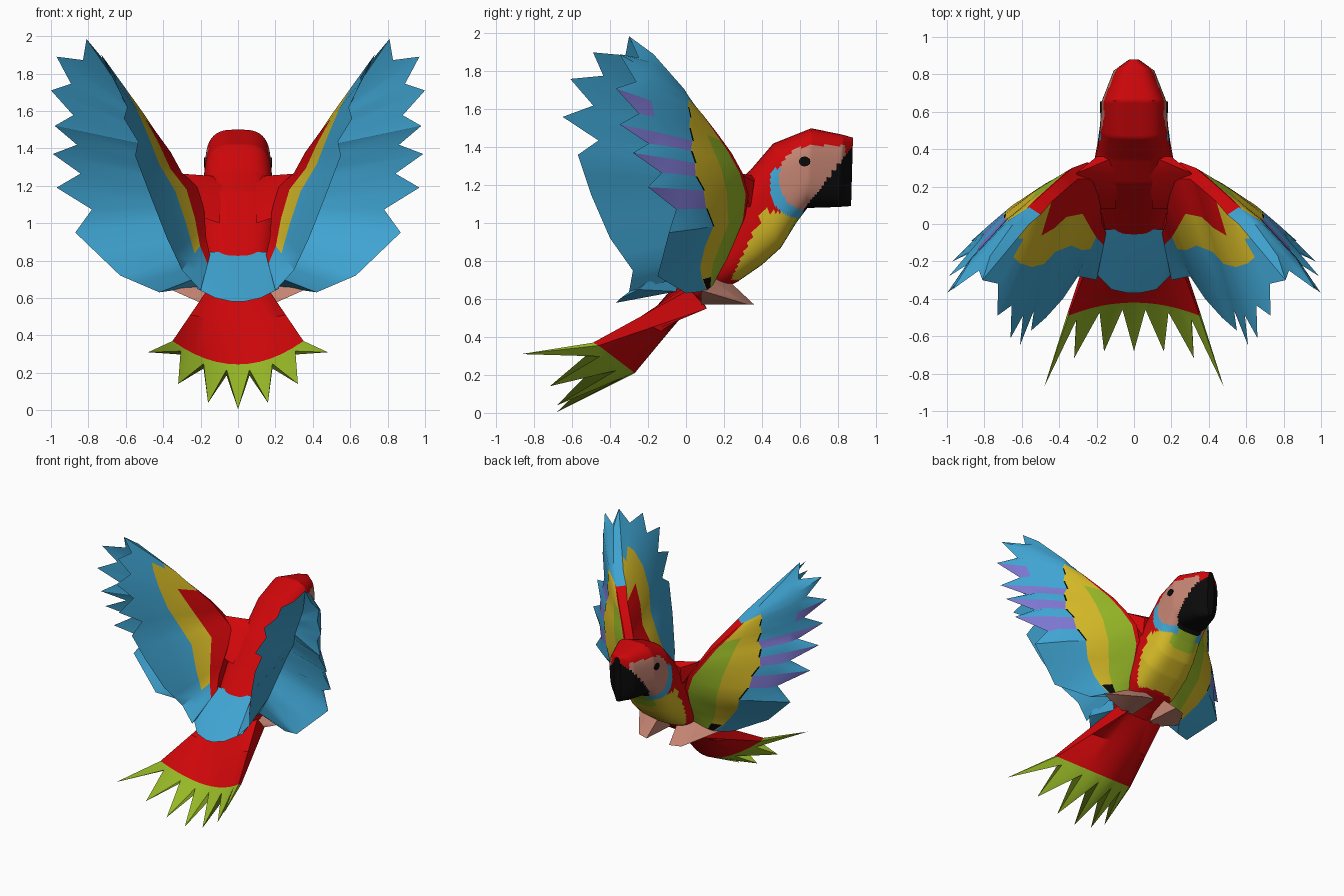
import bpy, bmesh, math
from mathutils import Vector

if "Cube" in bpy.data.objects:
    bpy.data.objects.remove(bpy.data.objects["Cube"])

def mat(name, r, g, b):
    m = bpy.data.materials.new(name)
    m.diffuse_color = (r, g, b, 1)
    m.use_nodes = True
    m.node_tree.nodes["Principled BSDF"].inputs["Base Color"].default_value = m.diffuse_color
    return m

MATS = [mat("red", .62, .002, .003), mat("sky_blue", .05, .37, .64),
        mat("yellow", .67, .49, .02), mat("leaf_green", .31, .48, .02),
        mat("skin_pink", .55, .23, .17), mat("black", .003, .003, .003),
        mat("violet", .20, .18, .62)]
RED, BLUE, YELLOW, GREEN, PINK, BLACK, VIOLET = range(7)

def finish(name, bm, mirror=False, angle=35):
    bmesh.ops.remove_doubles(bm, verts=bm.verts, dist=1e-4)
    bmesh.ops.recalc_face_normals(bm, faces=bm.faces)
    me = bpy.data.meshes.new(name)
    bm.to_mesh(me)
    bm.free()
    for m in MATS:
        me.materials.append(m)
    ob = bpy.data.objects.new(name, me)
    bpy.context.collection.objects.link(ob)
    bpy.ops.object.select_all(action='DESELECT')
    ob.select_set(True)
    bpy.context.view_layer.objects.active = ob
    bpy.ops.object.shade_smooth_by_angle(angle=math.radians(angle))
    if mirror:
        ob.modifiers.new("mirror", 'MIRROR')
    return ob

def loft(rings, colour, caps=True):
    """Skin closed rings; colour(ring, segment, centre) gives the material."""
    bm = bmesh.new()
    vs = [[bm.verts.new(p) for p in r] for r in rings]
    n = len(rings[0])
    for i in range(len(vs) - 1):
        for j in range(n):
            k = (j + 1) % n
            f = bm.faces.new((vs[i][j], vs[i][k], vs[i + 1][k], vs[i + 1][j]))
            f.material_index = colour(i, j, f.calc_center_median())
    if caps:
        for i, r in ((0, vs[0]), (len(vs) - 1, vs[-1])):
            f = bm.faces.new(r)
            f.material_index = colour(i, 0, f.calc_center_median())
    return bm

def sample(pts, s):
    i = min(int(s), len(pts) - 2)
    return Vector(pts[i]).lerp(Vector(pts[i + 1]), s - i)

# Body and head: sections as (top y, top z, bottom y, bottom z, half width)
SECT = [(.88, 1.45, .87, 1.09, .03), (.83, 1.465, .8, 1.085, .11),
        (.66, 1.5, .64, 1.08, .175), (.46, 1.42, .58, 1.0, .182),
        (.34, 1.28, .5, .87, .195), (.22, 1.17, .4, .78, .215),
        (.08, .99, .27, .69, .21), (-.06, .82, .14, .63, .18),
        (-.1, .7, .06, .58, .15)]
SEG, SUB = 64, 14
rings = []
for i in range((len(SECT) - 1) * SUB + 1):
    k = min(i // SUB, 7)
    t = i / SUB - k
    ty, tz, by, bz, w = [p + (q - p) * t for p, q in zip(SECT[k], SECT[k + 1])]
    ring = []
    for j in range(SEG):
        q = 2 * math.pi * j / SEG
        c, s = math.cos(q), math.sin(q)
        x = w * math.copysign(abs(s) ** .62, s)
        f = .5 + .5 * math.copysign(abs(c) ** .7, c)
        ring.append((x, by + (ty - by) * f, bz + (tz - bz) * f))
    rings.append(ring)

def body_colour(i, j, c):
    y, z = c.y, c.z
    if y > .62 and z < 1.4 and y > .64 + (z - 1.1) * .78:
        return BLACK
    if z < 1.41 and abs(c.x) > .08:
        if ((y - .63) / .14) ** 2 + ((z - 1.235) / .165) ** 2 < 1 or (y > .63 and z > 1.1):
            return PINK
        if ((y - .62) / .18) ** 2 + ((z - 1.2) / .18) ** 2 < 1 and z < 1.29 and y < .62:
            return BLUE
    if y > .54 and z < 1.08 and abs(c.x) < .12:
        return GREEN
    if .7 < z < 1.06 and y > .26 + (z - .75) * .48:
        return YELLOW
    return RED

finish("body", loft(rings, body_colour))

# Eyes: thin discs
bm = bmesh.new()
bmesh.ops.create_cone(bm, cap_ends=True, segments=12, radius1=.031, radius2=.031, depth=.009)
for v in bm.verts:
    v.co = Vector((.177 + v.co.z, .625 + v.co.x, 1.325 + v.co.y * .85))
for f in bm.faces:
    f.material_index = BLACK
finish("eye", bm, True)

# Wings: a V-shaped double fan of feathers, from the rump station up to the tip
OUT_TIP = [(.42, 0, .63), (.63, -.15, .72), (.87, -.09, .95), (.97, -.2, 1.19), (.99, -.28, 1.37),
           (.98, -.35, 1.52), (1.0, -.37, 1.71), (.97, -.35, 1.89), (.81, -.3, 1.985)]
OUT_ROOT = [(.16, .13, .66), (.18, .23, .82), (.2, .31, 1.02), (.25, .33, 1.15), (.33, .3, 1.26),
            (.4, .24, 1.37), (.49, .16, 1.48), (.56, .09, 1.57), (.61, .02, 1.65)]
IN_ROOT = [(.15, -.05, .83), (.17, 0, .92), (.18, .1, 1.06), (.21, .24, 1.19), (.3, .24, 1.27),
           (.36, .19, 1.38), (.44, .12, 1.49), (.5, .05, 1.58), (.56, 0, 1.66)]
IN_TIP = [(.2, -.3, .64), (.3, -.28, .75), (.38, -.4, .92), (.47, -.5, 1.15), (.55, -.57, 1.36),
          (.61, -.65, 1.56), (.66, -.61, 1.76), (.73, -.49, 1.9), (.81, -.3, 1.985)]
IN_T = [0, .25, .48, .7, 1]
rings = []
for col in range(17):
    s = col / 2
    ot, orr, ir, it = (sample(c, s) for c in (OUT_TIP, OUT_ROOT, IN_ROOT, IN_TIP))
    notch_o = .8 if col % 2 and s > 2.2 else 1
    notch_i = .82 if col % 2 and s > 4.2 else 1
    band = .55 - .09 * max(0, s - 3.8)           # outer limit of the yellow band
    scallop = .015 if col % 2 else -.01
    green = min(.38 - .03 * s, band - .05)       # outer limit of the green band
    ring = []
    for t in (1, .72, band + scallop, band + scallop - .015, green, .04, 0):
        bulge = Vector((.02, .05, 0)) * math.sin(math.pi * t)
        ring.append(orr.lerp(ot, notch_o if t == 1 else t) + (bulge if t < 1 else Vector()))
    for t in IN_T:
        ring.append(ir.lerp(it, notch_i if t == 1 else t))
    ring.append(((orr + ir) / 2).lerp((ot + it) / 2, .25))
    rings.append(ring)

def wing_colour(i, j, c):
    if j < 2:      # long outer feathers
        return VIOLET if i % 2 and (5 <= i <= 9 or (i == 11 and j == 0)) else BLUE
    if i > 13 and j < 7:
        return BLUE
    if i == 0 and j == 3:
        return BLACK
    if j == 2:     # dark dashes along the yellow band
        return BLACK if i % 2 == 0 and i > 2 else YELLOW
    if j == 3:
        return YELLOW
    if j == 4:
        return GREEN if i < 11 else YELLOW
    if j < 7:
        return RED
    if j == 7:     # inner side
        return YELLOW if i > 11 else RED
    if j == 8:
        return YELLOW if 1 < i < 15 else BLUE
    return BLUE

finish("wing", loft(rings, wing_colour), True, 30)

# Hulls for small solid parts
def hull(name, pts, colour, mirror):
    bm = bmesh.new()
    for p in pts:
        bm.verts.new(p)
    r = bmesh.ops.convex_hull(bm, input=bm.verts)
    bmesh.ops.delete(bm, geom=[v for v in r["geom_interior"] if isinstance(v, bmesh.types.BMVert)], context='VERTS')
    for f in bm.faces:
        f.material_index = colour
    finish(name, bm, mirror)

# Blue rump feathers over the tail
hull("rump", [(x * s, y, z) for s in (1, -1) for x, y, z in
     ((.2, -.03, .845), (.06, -.08, .79), (.22, -.25, .65), (.12, -.35, .6), (.03, -.37, .58), (.15, -.05, .64))],
     BLUE, False)
# Shoulders joining the back to the wings
hull("shoulder", [(.31, .27, 1.265), (.2, .36, 1.22), (.19, .08, 1.03), (.1, .08, 1.0),
                  (.08, .26, 1.2), (.2, .34, 1.08), (.1, .36, 1.25)], RED, True)
# Feet tucked under the belly
hull("foot", [(.08, .2, .72), (.22, .14, .7), (.08, .08, .57), (.19, .08, .57),
              (.1, .36, .57), (.19, .33, .57), (.22, .24, .62), (.36, .08, .645)], PINK, True)

# Tail: flared fan with seven feathers, upper and lower layer
N = 12
def tail_row(k, lower):
    row = []
    for j in range(N + 1):
        u = 2 * j / N - 1
        a = 1 - u * u
        root = Vector((.16 * u, -.02 + .04 * u * u, .72 - .07 * u * u))
        end = Vector((.35 * u, -.42 - .07 * u * u, .245 + .125 * u * u))
        tip = Vector((.48 * u, -.68 - .19 * u ** 4, .005 + .305 * u * u))
        if lower:
            root += Vector((0, .09, -.1))
            end += Vector((0, .12 * a + .03, -.02 * a - .015))
        if k < 2:
            row.append(root.lerp(end, (0, .5)[k]))
        elif k == 2:
            row.append(end)
        else:
            row.append(tip if j % 2 == 0 else end.lerp(tip, .14))
    return row

rings = [tail_row(k, False) + tail_row(k, True)[::-1] for k in range(4)]
finish("tail", loft(rings, lambda i, j, c: GREEN if i >= 2 else RED), False, 30)
